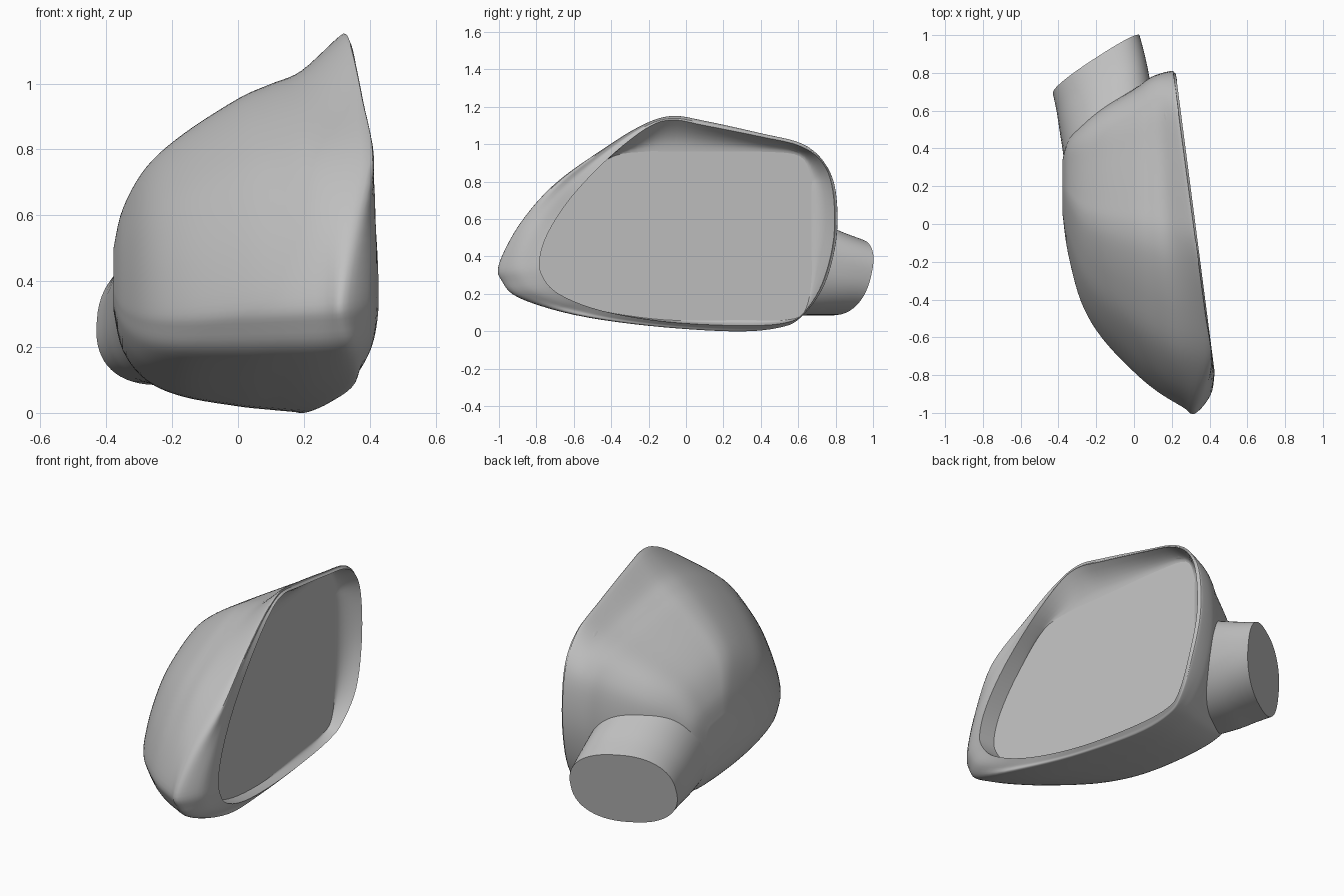
import bpy, bmesh, math
from mathutils import Vector

cube = bpy.data.objects.get("Cube")
if cube:
    bpy.data.objects.remove(cube, do_unlink=True)

grey = bpy.data.materials.new("satin_grey")
grey.use_nodes = True
grey.diffuse_color = (0.53, 0.53, 0.53, 1)
grey.node_tree.nodes["Principled BSDF"].inputs["Base Color"].default_value = grey.diffuse_color


def spline(a, b, c, d, t):
    """Smooth curve from b to c."""
    return (b * 2 + (c - a) * t + (a * 2 - b * 5 + c * 4 - d) * t ** 2
            + (b * 3 - a - c * 3 + d) * t ** 3) / 2


def smooth_ring(points, steps=5):
    n = len(points)
    return [spline(points[i - 1], points[i], points[(i + 1) % n], points[(i + 2) % n], s / steps)
            for i in range(n) for s in range(steps)]


def smooth_loft(rings, steps=5):
    last = len(rings) - 1
    out = []
    for i in range(last):
        four = [rings[min(max(i + k, 0), last)] for k in (-1, 0, 1, 2)]
        out += [[spline(*p, s / steps) for p in zip(*four)] for s in range(steps)]
    return out + [rings[-1]]


def build(name, rings):
    """Skin a list of matching rings and cap the last one."""
    bm = bmesh.new()
    loops = [[bm.verts.new(p) for p in ring] for ring in rings]
    for a, b in zip(loops, loops[1:]):
        for i in range(len(a)):
            bm.faces.new((a[i - 1], a[i], b[i], b[i - 1]))
    bm.faces.new(loops[-1])
    bmesh.ops.recalc_face_normals(bm, faces=bm.faces)
    mesh = bpy.data.meshes.new(name)
    bm.to_mesh(mesh)
    bm.free()
    mesh.materials.append(grey)
    obj = bpy.data.objects.new(name, mesh)
    bpy.context.collection.objects.link(obj)
    bpy.ops.object.select_all(action='DESELECT')
    obj.select_set(True)
    bpy.context.view_layer.objects.active = obj
    bpy.ops.object.shade_smooth_by_angle(angle=math.radians(40))
    return obj


# Opening edge and widest outline of the housing, as (y, z)
opening = [(-.78, .4), (-.77, .3), (-.68, .2), (-.45, .11), (-.1, .05), (.3, .03), (.53, .045),
           (.63, .1), (.73, .26), (.79, .5), (.785, .75), (.73, .9), (.61, .99), (.4, 1.04),
           (.1, 1.1), (-.08, 1.13), (-.22, 1.08), (-.42, .92), (-.61, .72), (-.73, .54)]
outline = [(-.998, .36), (-.982, .27), (-.89, .18), (-.6, .09), (-.2, .03), (.25, 0), (.5, .02),
           (.62, .08), (.74, .25), (.805, .5), (.8, .75), (.74, .9), (.62, 1), (.4, 1.055),
           (.1, 1.12), (-.08, 1.145), (-.25, 1.09), (-.48, .95), (-.71, .78), (-.89, .57)]


def rim_x(y, z):
    return .325 - .13 * y - .8 * max(0, .3 - z) ** 2


def full(v):
    """Swell the shoulders of the shell while keeping its top and bottom."""
    return v + .4 * v * v * (1 - v)


rim = smooth_ring([Vector((rim_x(y, z), y, z)) for y, z in opening])
widest = smooth_ring([Vector((rim_x(y, z) - .02 - .45 * max(0, -.75 - y), y, z))
                      for y, z in outline])

# Rounded brow between the opening and the nose
brow = []
for r, w in zip(rim, widest):
    p = r.lerp(w, .55)
    brow.append(p + Vector((.12 * max(0, -.6 - p.y), 0, 0)))

# Shell levels toward the back: x, slant, front y, rear y, bottom z, top z
levels = [(.19, .07, -.965, .79, .003, 1.04), (.1, .03, -.885, .765, .01, 1),
          (0, 0, -.78, .71, .02, .955), (-.17, 0, -.6, .61, .05, .845),
          (-.28, 0, -.41, .52, .1, .745), (-.35, 0, -.15, .44, .19, .62),
          (-.378, 0, .05, .34, .31, .5)]
shells = []
for x, slant, y0, y1, z0, z1 in levels:
    ring = []
    for y, z in outline:
        new_y = y0 + (y + 1) / 1.805 * (y1 - y0)
        ring.append(Vector((x - slant * new_y, new_y, z0 + full(z / 1.148) * (z1 - z0))))
    shells.append(smooth_ring(ring))

# Recessed flat glass inside the rim, joined by a concave bowl
glass = smooth_ring([Vector((.225 - .13 * min(y, .67), min(y, .67),
                             min(max(z, .06), .96, 1.545 - y))) for y, z in opening])
bowl = []
for step in range(6):
    f = step / 6
    bowl.append([Vector((g.x + (r.x - g.x) * f ** 2, g.y + (r.y - g.y) * f, g.z + (r.z - g.z) * f))
                 for g, r in zip(glass, rim)])

build("housing", bowl + smooth_loft([rim, brow, widest] + shells))
build("mirror_glass", [glass])


# Mounting stalk, flared at the housing and cut off at a slant
def rounded(c):
    return math.copysign(abs(c) ** .85, c)


def stalk_ring(x, y, z, rx, rz, slant):
    ring = []
    for i in range(64):
        a = math.tau * i / 64
        dx = rx * rounded(math.cos(a))
        dz = rz * rounded(math.sin(a + .15))
        ring.append(Vector((x + dx, y + slant * dx + .18 * dz, z + dz)))
    return ring


stalk = [stalk_ring(-.1, .3, .41, .255, .28, .3), stalk_ring(-.13, .48, .375, .245, .275, .4),
         stalk_ring(-.155, .63, .335, .24, .25, .5), stalk_ring(-.175, .74, .31, .235, .225, .57),
         stalk_ring(-.2, .845, .29, .23, .205, .63)]
build("mounting_stalk", smooth_loft(stalk))
